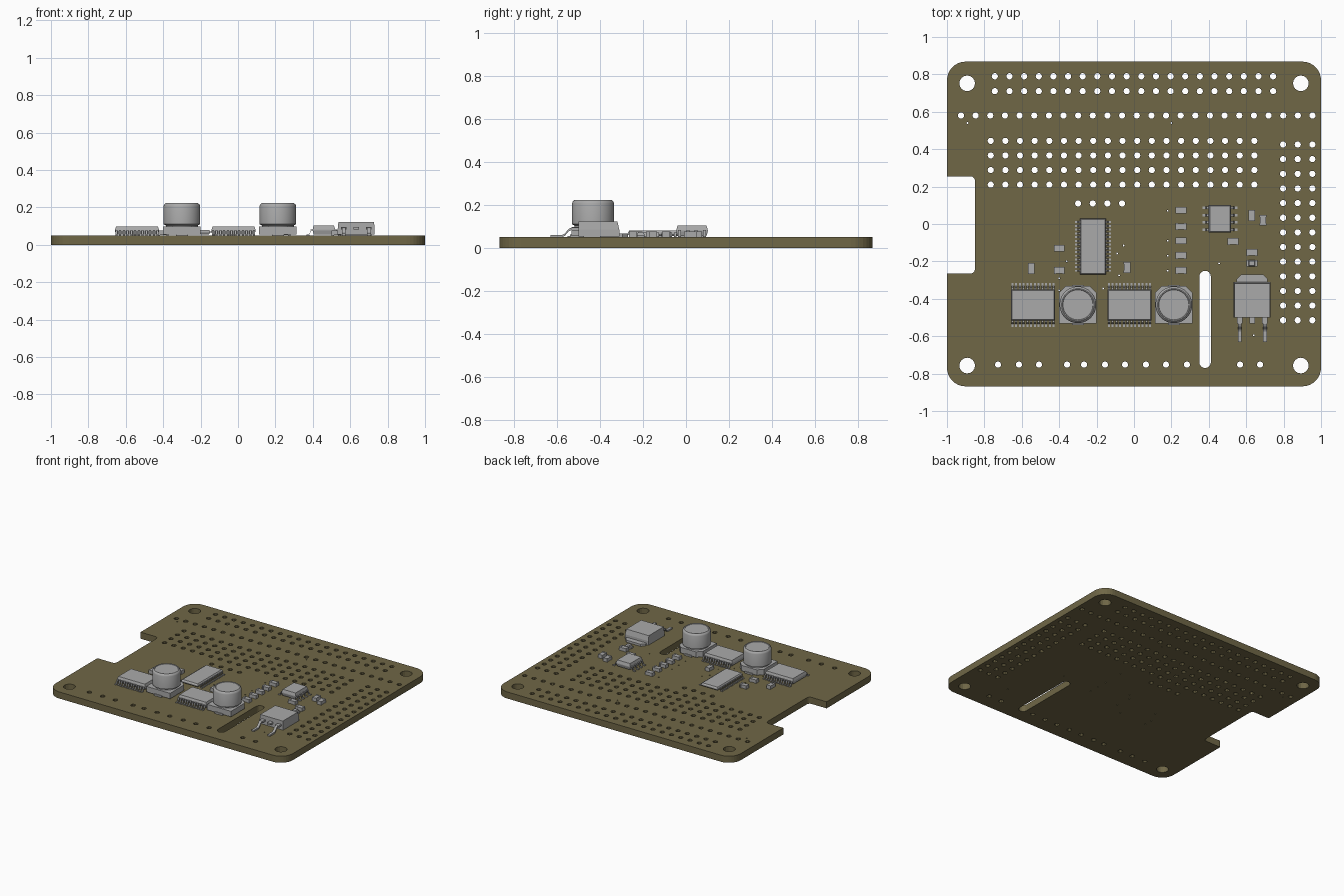
import bpy, bmesh
from math import cos, sin, pi, radians
from mathutils import Matrix, Vector

cube = bpy.data.objects.get("Cube")
if cube:
    bpy.data.objects.remove(cube)

TOP = 0.05   # upper face of the board
PITCH = 0.0783


def material(name, rgb):
    m = bpy.data.materials.new(name)
    m.use_nodes = True
    m.diffuse_color = (*rgb, 1)
    m.node_tree.nodes["Principled BSDF"].inputs["Base Color"].default_value = (*rgb, 1)
    return m


OLIVE = material("olive board", (0.16, 0.135, 0.062))
GREY = material("component grey", (0.4, 0.4, 0.4))


def finish(name, bm, mat, smooth=False):
    bmesh.ops.recalc_face_normals(bm, faces=bm.faces)
    me = bpy.data.meshes.new(name)
    bm.to_mesh(me)
    bm.free()
    me.materials.append(mat)
    ob = bpy.data.objects.new(name, me)
    bpy.context.collection.objects.link(ob)
    if smooth:
        bpy.context.view_layer.objects.active = ob
        ob.select_set(True)
        bpy.ops.object.shade_smooth_by_angle(angle=radians(35))
        ob.select_set(False)
    return ob


def loft(bm, loops, mat=Matrix()):
    """Closed solid through a stack of matching loops."""
    rings = [[bm.verts.new(mat @ Vector(p)) for p in loop] for loop in loops]
    n = len(rings[0])
    for a, b in zip(rings, rings[1:]):
        for i in range(n):
            bm.faces.new((a[i], a[(i + 1) % n], b[(i + 1) % n], b[i]))
    bm.faces.new(rings[0][::-1])
    bm.faces.new(rings[-1])


def rect(cx, cy, sx, sy, z):
    return [(cx + i * sx / 2, cy + j * sy / 2, z) for i, j in ((-1, -1), (1, -1), (1, 1), (-1, 1))]


def box(bm, cx, cy, sx, sy, z0, z1):
    loft(bm, [rect(cx, cy, sx, sy, z0), rect(cx, cy, sx, sy, z1)])


def circle(cx, cy, r, n, z=0):
    return [(cx + r * cos(2 * pi * i / n), cy + r * sin(2 * pi * i / n), z) for i in range(n)]


def arc(cx, cy, r, a0, a1, n=8):
    return [(cx + r * cos(radians(a0 + (a1 - a0) * i / n)),
             cy + r * sin(radians(a0 + (a1 - a0) * i / n)), 0) for i in range(n + 1)]


def lead(bm, path, width, thick, mat):
    """Bent strip: path in (outward, height), extruded sideways."""
    prof = [(u, z + thick) for u, z in path] + [(u, z) for u, z in reversed(path)]
    loft(bm, [[(u, s * width / 2, z) for u, z in prof] for s in (-1, 1)], mat)


# Board outline with rounded corners and a notch on one edge
W, D, R = 1.0, 0.868, 0.1
outline = (arc(W - R, R - D, R, -90, 0) + arc(W - R, D - R, R, 0, 90) + arc(R - W, D - R, R, 90, 180)
           + [(-W, 0.255, 0)] + arc(-0.875, 0.23, 0.025, 90, 0, 4)
           + arc(-0.875, -0.24, 0.025, 0, -90, 4) + [(-W, -0.265, 0)]
           + arc(R - W, R - D, R, 180, 270))

# Slot, mounting holes, pin holes and vias
holes = [arc(0.38, -0.281, 0.031, 0, 180) + arc(0.38, -0.739, 0.031, 180, 360)]
holes += [circle(x, y, 0.042, 16) for x in (-0.892, 0.892) for y in (-0.757, 0.752)]
pins = [(-0.744 + i * PITCH, y) for y in (0.79, 0.71) for i in range(20)]
pins += [(-0.925 + i * PITCH, 0.58) for i in range(25)]
pins += [(-0.766 + i * PITCH, 0.21 + j * PITCH) for i in range(19) for j in range(4)]
pins += [(-0.299 + i * PITCH, 0.11) for i in range(4)]
pins += [(0.797 + i * PITCH, 0.425 - j * PITCH) for i in range(3) for j in range(13)]
pins += [(x, -0.752) for x in (-0.727, -0.615, -0.508, -0.358, -0.267, -0.155, -0.048,
                               0.064, 0.171, 0.283, 0.567, 0.674)]
holes += [circle(x, y, 0.017, 10) for x, y in pins]
vias = [(-0.89, 0.54), (0.2, 0.54), (0.18, 0.07), (0.18, -0.09), (0.18, -0.17), (0.18, -0.25),
        (0.455, -0.21), (-0.055, -0.115), (-0.09, -0.158), (-0.36, -0.2), (-0.4, -0.29),
        (-0.4, -0.355), (-0.165, -0.345), (-0.08, -0.275), (0.64, -0.595)]
holes += [circle(x, y, 0.005, 6) for x, y in vias]

# Filled curve turns the outline and holes into a solid sheet
curve = bpy.data.curves.new("board_outline", "CURVE")
curve.dimensions = "2D"
curve.fill_mode = "BOTH"
curve.extrude = TOP / 2
for loop in [outline] + holes:
    s = curve.splines.new("POLY")
    s.points.add(len(loop) - 1)
    for p, co in zip(s.points, loop):
        p.co = (co[0], co[1], 0, 1)
    s.use_cyclic_u = True
helper = bpy.data.objects.new("board_outline", curve)
bpy.context.collection.objects.link(helper)
bpy.context.view_layer.update()
sheet = helper.to_mesh()
bm = bmesh.new()
bm.from_mesh(sheet)
helper.to_mesh_clear()
bpy.data.objects.remove(helper)
bmesh.ops.remove_doubles(bm, verts=bm.verts, dist=0.0002)
bmesh.ops.translate(bm, verts=bm.verts, vec=(0, 0, TOP / 2))
for f in bm.faces:
    f.smooth = False
    f.material_index = 0
finish("circuit_board", bm, OLIVE)


def chip(name, cx, cy, sx, sy, top, count, pitch, reach, width, along_x):
    """Tapered package with a row of bent leads on two sides."""
    z0 = TOP + 0.006
    zm = (z0 + top) / 2
    t = 0.012
    bm = bmesh.new()
    loft(bm, [rect(cx, cy, sx - t, sy - t, z0), rect(cx, cy, sx, sy, zm - 0.003),
              rect(cx, cy, sx, sy, zm + 0.003), rect(cx, cy, sx - t, sy - t, top)])
    half = (sy if along_x else sx) / 2
    path = [(half - 0.004, zm - 0.003), (half + reach * 0.3, zm - 0.003),
            (half + reach * 0.5, TOP), (half + reach, TOP)]
    for side in (0, 1):
        turn = Matrix.Rotation(side * pi + (pi / 2 if along_x else 0), 4, "Z")
        for i in range(count):
            shift = Matrix.Translation((0, (i - (count - 1) / 2) * pitch, 0))
            lead(bm, path, width, 0.006, Matrix.Translation((cx, cy, 0)) @ turn @ shift)
    finish(name, bm, GREY)


chip("driver_chip_right", -0.54, -0.433, 0.236, 0.165, 0.098, 12, 0.02, 0.036, 0.011, True)
chip("driver_chip_left", -0.024, -0.433, 0.236, 0.165, 0.098, 12, 0.02, 0.036, 0.011, True)
chip("controller_chip", -0.219, -0.12, 0.14, 0.3, 0.08, 14, 0.02, 0.027, 0.01, False)
chip("small_chip", 0.459, 0.028, 0.12, 0.147, 0.103, 4, 0.039, 0.034, 0.014, False)


def capacitor(name, cx, cy):
    """Round can on a moulded base with two cut corners."""
    bm = bmesh.new()
    h, c = 0.1, 0.035
    base = [(-h, -h), (h, -h), (h, h - c), (h - c, h), (c - h, h), (-h, h - c)]
    loft(bm, [[(cx + x, cy + y, z) for x, y in base] for z in (TOP + 0.006, 0.098)])
    for s in (-1, 1):
        box(bm, cx, cy + s * 0.075, 0.065, 0.064, TOP, TOP + 0.012)
    can = [(0.086, 0.098), (0.086, 0.104), (0.098, 0.11), (0.098, 0.206),
           (0.095, 0.215), (0.087, 0.222), (0.082, 0.222), (0.08, 0.219)]
    loft(bm, [circle(cx, cy, r, 40, z) for r, z in can])
    finish(name, bm, GREY, True)


capacitor("capacitor_right", -0.3, -0.432)
capacitor("capacitor_left", 0.213, -0.432)

# Power regulator: body, heat tab, two long leads and a stub
bm = bmesh.new()
loft(bm, [rect(0.632, -0.405, 0.198, 0.19, TOP + 0.004), rect(0.632, -0.405, 0.198, 0.19, 0.085),
          rect(0.632, -0.409, 0.19, 0.18, 0.122)])
tab = [(-0.083, -0.4), (0.083, -0.4), (0.083, -0.295), (0.06, -0.27), (-0.06, -0.27), (-0.083, -0.295)]
loft(bm, [[(0.632 + x, y, z) for x, y in tab] for z in (TOP, 0.066)])
for x in (0.566, 0.7):
    place = Matrix.Translation((x, -0.495, 0)) @ Matrix.Rotation(-pi / 2, 4, "Z")
    lead(bm, [(0, 0.082), (0.04, 0.082), (0.052, 0.076), (0.068, 0.056), (0.08, TOP), (0.135, TOP)],
         0.02, 0.011, place)
    box(bm, x, -0.512, 0.03, 0.04, 0.081, 0.094)
box(bm, 0.632, -0.512, 0.03, 0.04, 0.081, 0.094)
finish("power_regulator", bm, GREY)

# Small two-terminal parts: end caps slightly larger than the middle
flat = [(0.251, y) for y in (0.073, -0.013, -0.09, -0.168, -0.248)]
flat += [(0.53, -0.093), (0.63, -0.152), (-0.4, -0.13), (-0.4, -0.248)]
upright = [(0.63, 0.046), (0.69, 0.02), (-0.55, -0.237), (-0.037, -0.232)]
for i, (x, y, turned) in enumerate([(*p, 0) for p in flat] + [(*p, 1) for p in upright]):
    bm = bmesh.new()
    box(bm, 0, 0, 0.036, 0.034, TOP + 0.001, 0.075)
    for s in (-1, 1):
        box(bm, s * 0.023, 0, 0.012, 0.036, TOP, 0.077)
    bm.transform(Matrix.Translation((x, y, 0)) @ Matrix.Rotation(turned * pi / 2, 4, "Z"))
    finish(f"chip_part_{i + 1}", bm, GREY)

# Indicator lamp
bm = bmesh.new()
box(bm, 0.63, -0.21, 0.058, 0.034, TOP, 0.06)
loft(bm, [rect(0.63, -0.21, 0.036, 0.034, 0.06), rect(0.63, -0.21, 0.028, 0.026, 0.074)])
finish("indicator_lamp", bm, GREY)
